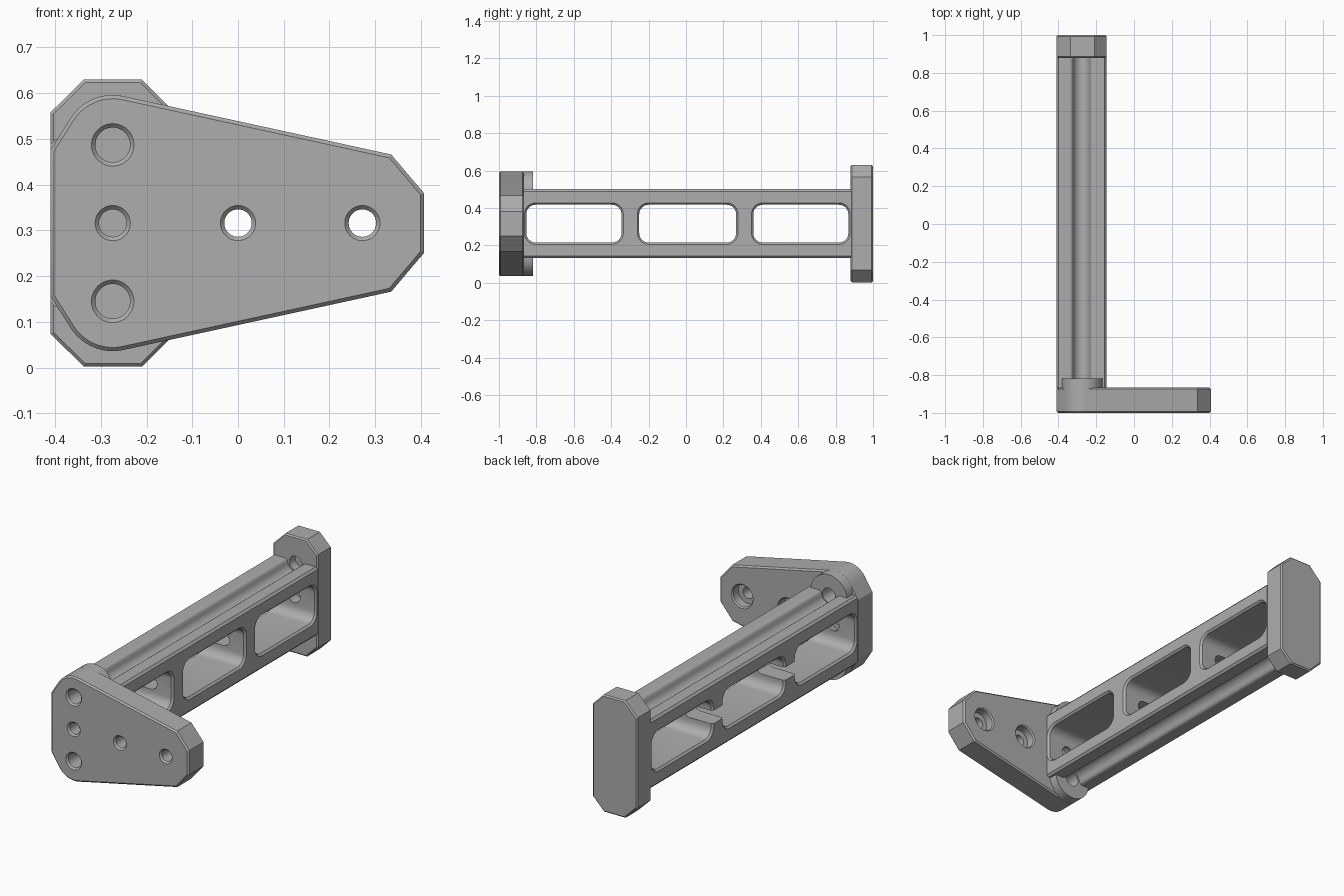
import bpy, bmesh, math

if "Cube" in bpy.data.objects:
    bpy.data.objects.remove(bpy.data.objects["Cube"])

CX, CZ = -0.2775, 0.316          # beam axis
ROD_X, ROD_DZ = -0.274, 0.171    # rod holes sit above and below the axis

grey = bpy.data.materials.new("satin grey")
grey.diffuse_color = (0.42, 0.42, 0.42, 1)
grey.use_nodes = True
grey.node_tree.nodes["Principled BSDF"].inputs["Base Color"].default_value = grey.diffuse_color


def loft(name, rings):
    """Closed solid through equally sized rings of points."""
    bm = bmesh.new()
    vs = [[bm.verts.new(p) for p in r] for r in rings]
    n = len(vs[0])
    for a, b in zip(vs, vs[1:]):
        for i in range(n):
            j = (i + 1) % n
            bm.faces.new((a[i], a[j], b[j], b[i]))
    bm.faces.new(vs[0])
    bm.faces.new(vs[-1])
    bmesh.ops.recalc_face_normals(bm, faces=bm.faces)
    me = bpy.data.meshes.new(name)
    bm.to_mesh(me)
    bm.free()
    me.materials.append(grey)
    ob = bpy.data.objects.new(name, me)
    bpy.context.collection.objects.link(ob)
    return ob


def prism(name, outline, y0, y1):
    return loft(name, [[(x, y, z) for x, z in outline] for y in (y0, y1)])


def turned(name, x, z, steps, n=40):
    """Round solid along y from (y, radius) steps."""
    return loft(name, [[(x + r * math.cos(2 * math.pi * i / n), y,
                         z + r * math.sin(2 * math.pi * i / n))
                        for i in range(n)] for y, r in steps])


def rounded(y0, y1, z0, z1, r, x, n=6):
    """Rounded rectangle in the yz plane."""
    pts = []
    for k, (cy, cz) in enumerate([(y1 - r, z1 - r), (y0 + r, z1 - r),
                                  (y0 + r, z0 + r), (y1 - r, z0 + r)]):
        for i in range(n + 1):
            a = math.pi / 2 * (k + i / n)
            pts.append((x, cy + r * math.cos(a), cz + r * math.sin(a)))
    return pts


def apply(ob, kind, **props):
    m = ob.modifiers.new(kind, kind)
    for k, v in props.items():
        setattr(m, k, v)
    bpy.context.view_layer.objects.active = ob
    bpy.ops.object.modifier_apply(modifier=m.name)


def bevel(ob, w):
    apply(ob, 'BEVEL', width=w, segments=1, limit_method='ANGLE',
          angle_limit=math.radians(60))


def cut(ob, cutters):
    for c in cutters:
        apply(ob, 'BOOLEAN', operation='DIFFERENCE', solver='EXACT', object=c)


def mirror_z(half):
    return half + [(x, 2 * CZ - z) for x, z in reversed(half)]


# Front plate: rounded left corners, tapering to a clipped right end
half = [(0.407, 0.381), (0.335, 0.466)]
for i in range(13):
    a = math.radians(78 + 69 * i / 12)
    half.append((ROD_X + 0.109 * math.cos(a), CZ + ROD_DZ + 0.109 * math.sin(a)))
half.append((-0.41, 0.476))
front_plate = prism("front_plate", mirror_z(half), -1, -0.865)
bevel(front_plate, 0.008)

# End plate: tall octagon
half = [(-0.145, 0.565), (-0.21, 0.63), (-0.337, 0.63), (-0.41, 0.558)]
end_plate = prism("end_plate", mirror_z(half), 0.88, 1)
bevel(end_plate, 0.007)

# Beam: rails with a rounded groove along the top and bottom
side = [(0.045 * math.sin(math.radians(a)),
         0.171 - 0.045 * math.cos(math.radians(a))) for a in range(0, 80, 8)]
side += [(0.047, 0.174), (0.051, 0.179), (0.058, 0.183), (0.068, 0.184),
         (0.122, 0.184), (0.1325, 0.172)]
top = side[::-1] + [(-x, z) for x, z in side[1:]]
beam = prism("beam", mirror_z([(CX + x, CZ + z) for x, z in top]), -0.868, 0.885)

# Round bosses behind the front plate
bosses = [turned(n, ROD_X, CZ + s * ROD_DZ, [(-0.88, 0.109), (-0.818, 0.109)])
          for n, s in (("upper_boss", 1), ("lower_boss", -1))]

# Cutters: chamfered windows through the beam
windows = []
for y0, y1 in ((-0.864, -0.335), (-0.26, 0.278), (0.35, 0.878)):
    rings = []
    for x, g in ((-0.43, 0.03), (-0.40, 0), (-0.155, 0), (-0.125, 0.03)):
        rings.append(rounded(y0 + 0.01 - g, y1 - 0.01 + g, 0.215 - g, 0.417 + g,
                             0.05 + g, x))
    windows.append(loft("window_cutter", rings))

# Cutters: rod bores, centre bore, and counterbored bolt holes
rods = [turned("rod_cutter", ROD_X, CZ + s * ROD_DZ,
               [(-1.01, 0.056), (-0.991, 0.038), (0.93, 0.038)]) for s in (1, -1)]
bolts = [turned("bolt_cutter", x, CZ,
                [(-1.01, 0.048), (-0.991, 0.030), (-0.915, 0.030),
                 (-0.9149, 0.058), (-0.872, 0.058), (-0.85, 0.078)])
         for x in (ROD_X, 0.0, 0.272)]
centre = turned("centre_cutter", ROD_X, CZ, [(-0.9, 0.035), (0.93, 0.035)])

# Cutter: slot opening the cross bars towards the left side
slot = loft("slot_cutter", [[(x, y, z) for x, z in
            ((-0.45, CZ - 0.035), (ROD_X, CZ - 0.035),
             (ROD_X, CZ + 0.035), (-0.45, CZ + 0.035))] for y in (-0.8, 0.6)])

cut(front_plate, rods + bolts)
cut(end_plate, rods + [centre])
cut(beam, windows + [centre, slot])
for b in bosses:
    cut(b, rods + windows[:1])

for c in windows + rods + bolts + [centre, slot]:
    bpy.data.objects.remove(c, do_unlink=True)

# Smooth the curved surfaces, keep machined edges crisp
for ob in [front_plate, end_plate, beam] + bosses:
    bpy.ops.object.select_all(action='DESELECT')
    ob.select_set(True)
    bpy.context.view_layer.objects.active = ob
    bpy.ops.object.shade_smooth_by_angle(angle=math.radians(25))
